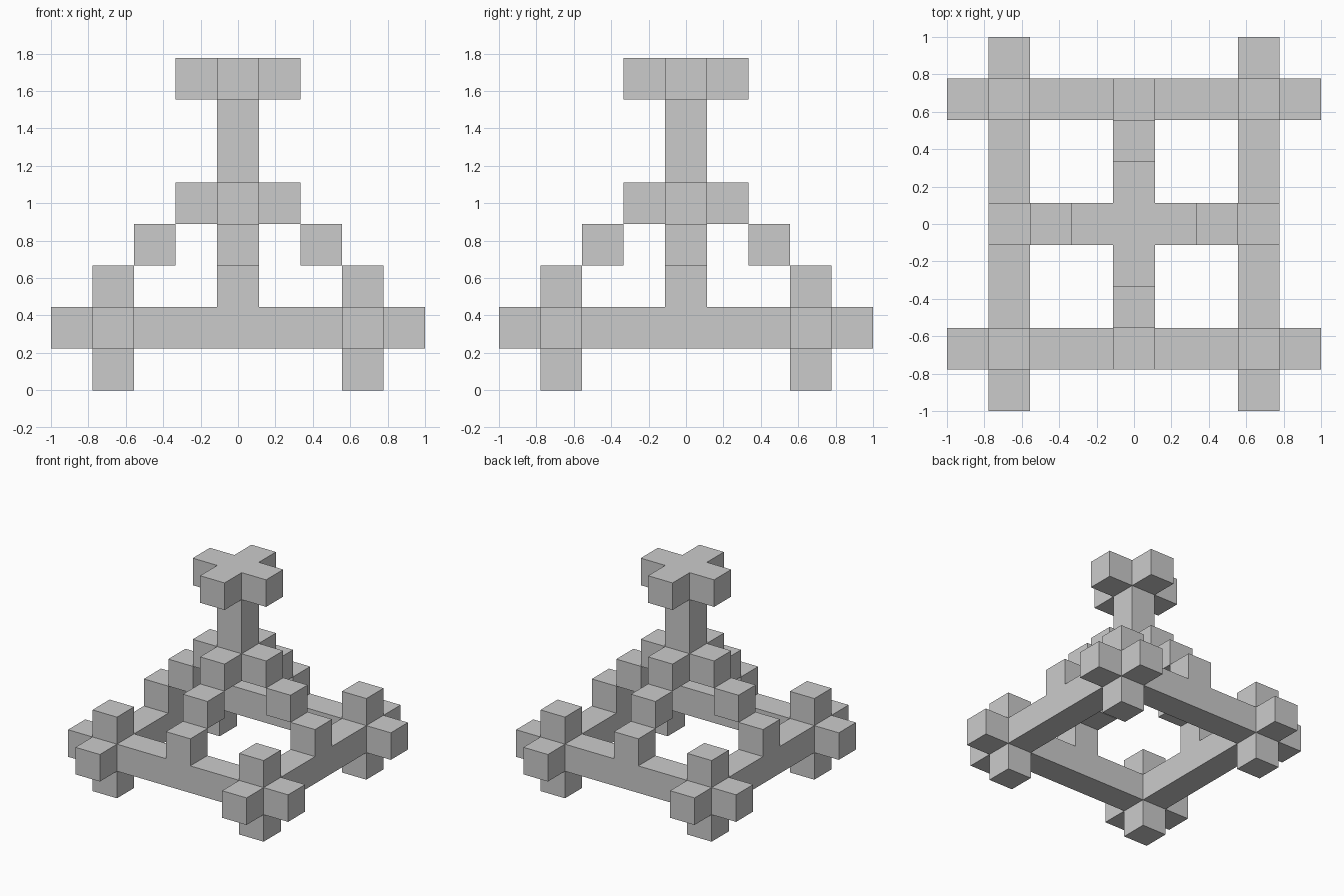
import bpy, bmesh
from mathutils import Vector

if "Cube" in bpy.data.objects:
    bpy.data.objects.remove(bpy.data.objects["Cube"])

U = 2 / 9                      # edge of one cube; the model sits on a 9 x 9 grid
AXES = [Vector(d) for d in ((1, 0, 0), (0, 1, 0), (0, 0, 1))]
SIDES = ((1, 0), (-1, 0), (0, 1), (0, -1))
CORNERS = [(x, y) for x in (-3, 3) for y in (-3, 3)]


def cross(z):
    """Plus-shaped layer of five cubes."""
    return {(0, 0, z)} | {(x, y, z) for x, y in SIDES}


# Each part is a set of grid cells (x, y, level)
parts = {
    "feet": {(x, y, 0) for x, y in CORNERS},
    "base_frame": {c for s in (-3, 3) for t in range(-4, 5)
                   for c in ((t, s, 1), (s, t, 1))},
    "corner_caps": {(x, y, 2) for x, y in CORNERS},
    # stairs climb from the middle of each side towards the centre
    "stairs": {(x * r, y * r, z) for x, y in SIDES for r, z in ((3, 2), (2, 3))},
    "middle_cross": cross(4),
    "column": {(0, 0, 5), (0, 0, 6)},
    "top_cross": cross(7),
}
filled = set().union(*parts.values())


def build(name, cells):
    """Make a mesh of the cells, leaving out faces buried between cubes."""
    bm = bmesh.new()
    for cell in sorted(cells):
        centre = Vector((cell[0], cell[1], cell[2] + 0.5))
        for i in range(3):
            for sign in (1, -1):
                n = AXES[i] * sign
                if tuple(int(a + b) for a, b in zip(cell, n)) in filled:
                    continue
                a, b = AXES[(i + 1) % 3] * sign, AXES[(i + 2) % 3]
                quad = (-a - b, a - b, a + b, -a + b)
                bm.faces.new([bm.verts.new((centre + (n + q) / 2) * U) for q in quad])
    bmesh.ops.remove_doubles(bm, verts=bm.verts[:], dist=1e-4)
    mesh = bpy.data.meshes.new(name)
    bm.to_mesh(mesh)
    bm.free()
    bpy.context.collection.objects.link(bpy.data.objects.new(name, mesh))


for part_name, part_cells in parts.items():
    build(part_name, part_cells)
